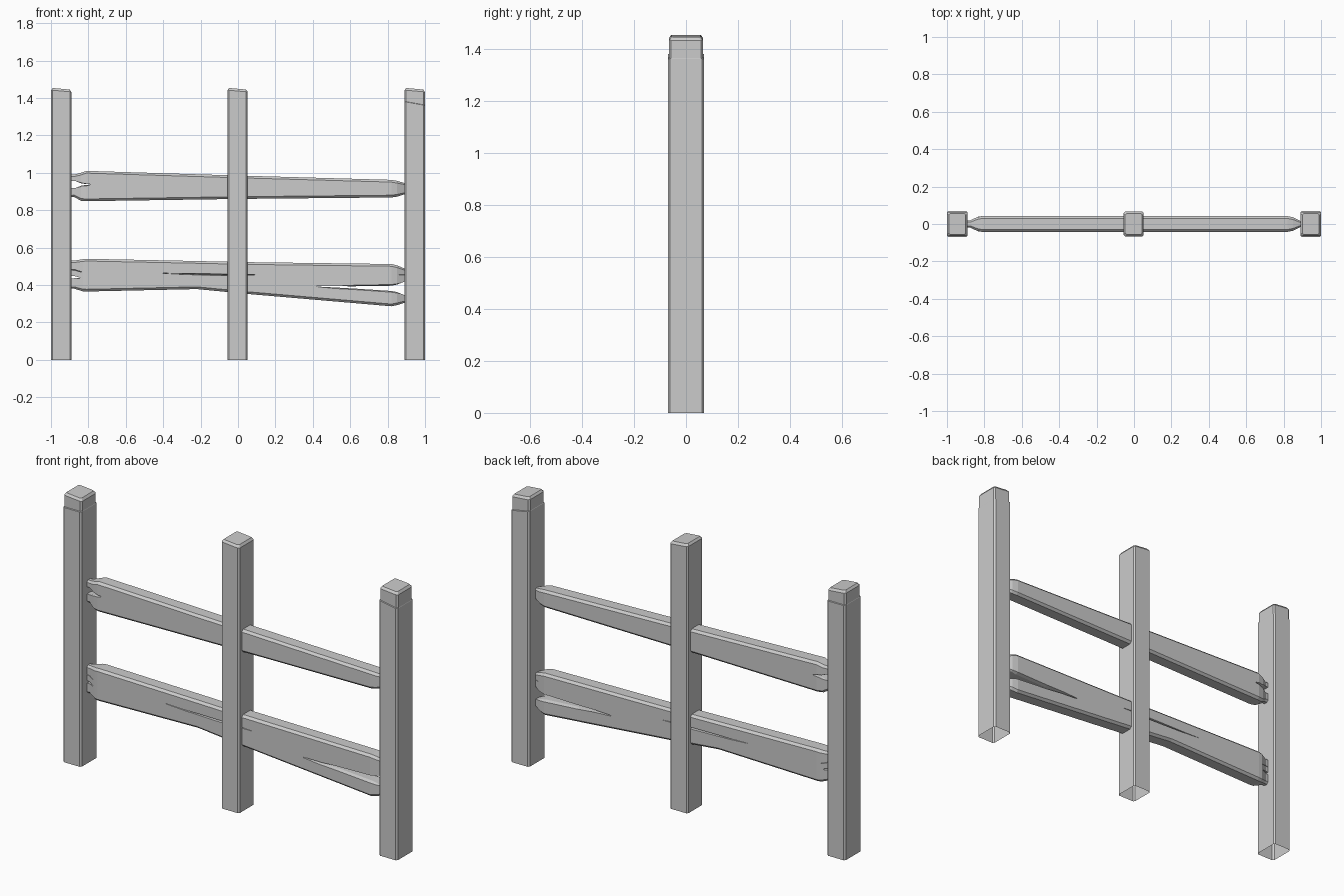
import bpy, bmesh

if "Cube" in bpy.data.objects:
    bpy.data.objects.remove(bpy.data.objects["Cube"])


def add_loft(bm, rings, cap_start=True):
    """Skin a list of equal-length point rings, capping the ends."""
    loops = [[bm.verts.new(p) for p in ring] for ring in rings]
    n = len(loops[0])
    for a, b in zip(loops, loops[1:]):
        for i in range(n):
            j = (i + 1) % n
            bm.faces.new((a[i], a[j], b[j], b[i]))
    if cap_start:
        bm.faces.new(loops[0][::-1])
    bm.faces.new(loops[-1])


def finish(name, bm):
    bmesh.ops.recalc_face_normals(bm, faces=bm.faces)
    mesh = bpy.data.meshes.new(name)
    bm.to_mesh(mesh)
    bm.free()
    obj = bpy.data.objects.new(name, mesh)
    bpy.context.collection.objects.link(obj)
    return obj


def octagon(hu, hv, c):
    """Rectangle with cut corners."""
    return [(-hu + c, -hv), (hu - c, -hv), (hu, -hv + c), (hu, hv - c),
            (hu - c, hv), (-hu + c, hv), (-hu, hv - c), (-hu, -hv + c)]


# Posts: chamfered shafts, open underneath, with sloping tops
def post(name, cx, hx, hy, step=None, step_slope=0.0):
    def ring(z, rx, ry, slope=0.0):
        return [(cx + u, v, z + slope * u) for u, v in octagon(rx, ry, 0.008)]
    rings = [ring(0, hx, hy)]
    if step:
        rings.append(ring(step, hx, hy, step_slope))
        hy -= 0.005
        rings.append(ring(step + 0.002, hx - 0.001, hy, step_slope))
        hx -= 0.001
    rings += [ring(1.437, hx, hy, -0.09), ring(1.449, hx - 0.009, hy - 0.009, -0.09)]
    bm = bmesh.new()
    add_loft(bm, rings, cap_start=False)
    finish(name, bm)


post("left_post", -0.945, 0.055, 0.07, 1.377)
post("middle_post", -0.002, 0.054, 0.066)
post("right_post", 0.945, 0.055, 0.07, 1.37, -0.18)


# Splits: tapering wedges (x, z, half width) that go right through a rail
def add_split(bm, path, flare=0.008):
    rings = []
    for i, (x, z, h) in enumerate(path):
        f = h + (flare if i else 0.001)
        half = [(-0.06, f * 1.25), (-0.025, h), (0.025, h), (0.06, f * 1.25)]
        sec = half + [(y, -d) for y, d in reversed(half)]
        rings.append([(x, y, z + d) for y, d in sec])
    add_loft(bm, rings)


# Cracks: shallow V grooves in both faces of a rail
def add_crack(bm, path, depth_y=0.024):
    for s in (-1, 1):
        add_loft(bm, [[(x, s * 0.06, z - h), (x, s * 0.06, z + h), (x, s * depth_y, z)]
                      for x, z, h in path])


# Rails: sections are (x, bottom, top, half thickness)
def rail(name, sections, splits, cracks):
    bm = bmesh.new()
    rings = []
    for x, lo, hi, hy in sections:
        mid, hz = (lo + hi) / 2, (hi - lo) / 2
        rings.append([(x, u, mid + v) for u, v in octagon(hy, hz, min(0.012, hy * 0.5))])
    add_loft(bm, rings)
    obj = finish(name, bm)

    cut_bm = bmesh.new()
    for path in splits:
        add_split(cut_bm, path)
    for path, depth in cracks:
        add_crack(cut_bm, path, depth)
    cutter = finish(name + "_cutter", cut_bm)
    cutter.hide_render = True
    mod = obj.modifiers.new("splits", 'BOOLEAN')
    mod.operation = 'DIFFERENCE'
    mod.solver = 'EXACT'
    mod.object = cutter
    deps = bpy.context.evaluated_depsgraph_get()
    mesh = bpy.data.meshes.new_from_object(obj.evaluated_get(deps))
    obj.modifiers.clear()
    obj.data = mesh
    bpy.data.objects.remove(cutter)


rail("upper_rail",
     [(-0.91, 0.87, 0.99, 0.018), (-0.875, 0.87, 0.99, 0.02), (-0.84, 0.85, 1.0, 0.036),
      (-0.81, 0.848, 1.01, 0.042), (0.0, 0.86, 0.985, 0.042), (0.82, 0.868, 0.962, 0.042),
      (0.85, 0.872, 0.957, 0.036), (0.89, 0.885, 0.945, 0.016), (0.91, 0.885, 0.945, 0.016)],
     [[(-0.79, 0.938, 0.001), (-0.835, 0.937, 0.005), (-0.87, 0.937, 0.019), (-0.93, 0.937, 0.021)]],
     [])

rail("lower_rail",
     [(-0.91, 0.38, 0.53, 0.018), (-0.875, 0.38, 0.53, 0.02), (-0.83, 0.366, 0.538, 0.04),
      (-0.81, 0.365, 0.54, 0.042), (-0.22, 0.378, 0.528, 0.042), (0.05, 0.352, 0.522, 0.042),
      (0.82, 0.286, 0.512, 0.042), (0.85, 0.292, 0.505, 0.036), (0.89, 0.305, 0.488, 0.016),
      (0.91, 0.305, 0.488, 0.016)],
     [[(0.42, 0.393, 0.001), (0.62, 0.387, 0.006), (0.82, 0.382, 0.014),
       (0.85, 0.382, 0.02), (0.89, 0.382, 0.036), (0.93, 0.382, 0.036)],
      [(-0.845, 0.438, 0.001), (-0.875, 0.442, 0.006), (-0.93, 0.443, 0.009)]],
     [([(-0.4, 0.463, 0.001), (-0.2, 0.457, 0.007), (-0.05, 0.454, 0.009), (0.11, 0.453, 0.001)], 0.022),
      ([(-0.835, 0.47, 0.001), (-0.87, 0.48, 0.006), (-0.93, 0.482, 0.008)], 0.008),
      ([(0.86, 0.455, 0.001), (0.93, 0.455, 0.008)], 0.006)])
